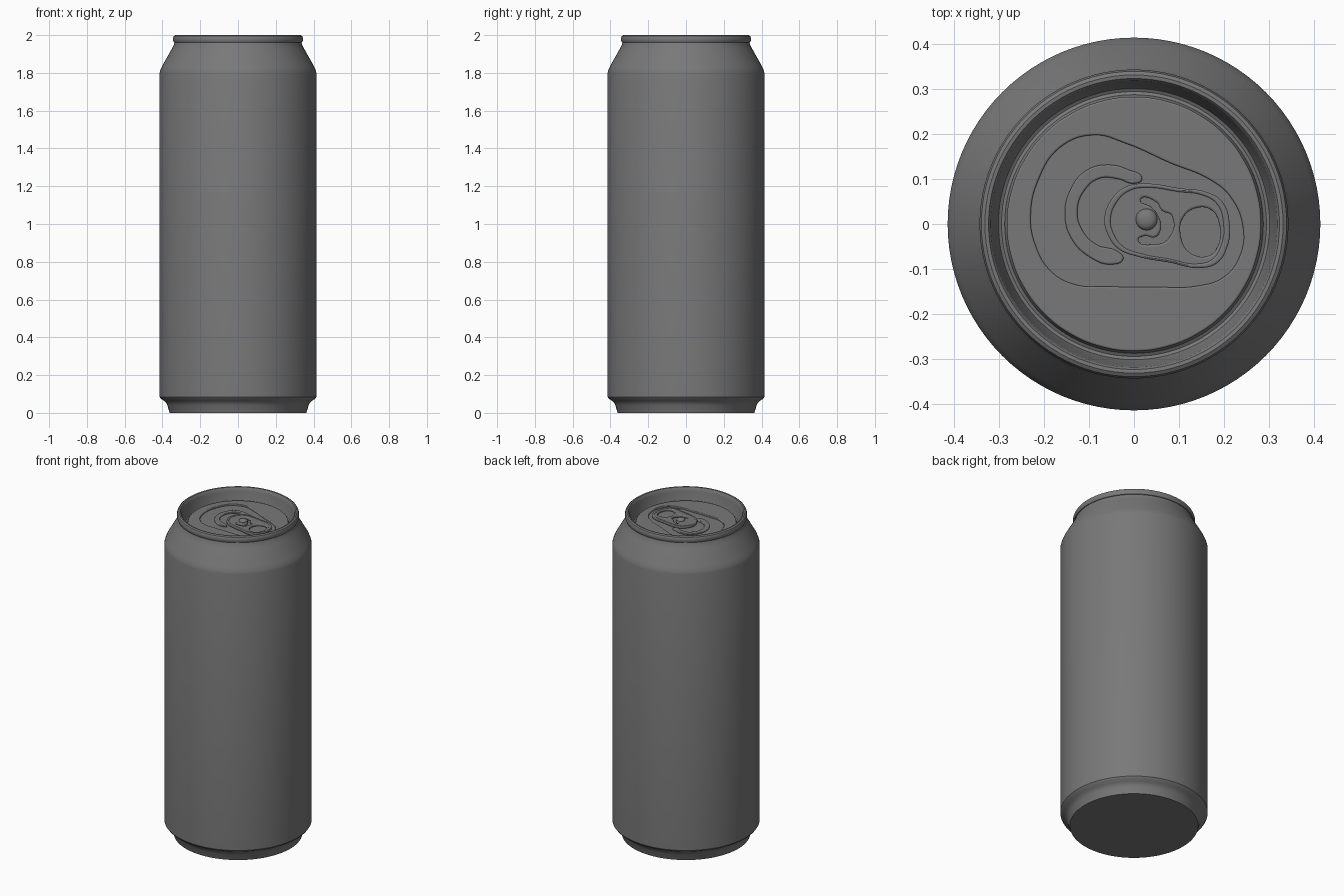
import bpy, bmesh, math
from mathutils import Matrix, Vector

cube = bpy.data.objects.get("Cube")
if cube:
    bpy.data.objects.remove(cube, do_unlink=True)

# One plain grey metal
grey = bpy.data.materials.new("grey metal")
grey.use_nodes = True
COLOUR = (0.19, 0.19, 0.19, 1)
grey.diffuse_color = COLOUR
grey.node_tree.nodes["Principled BSDF"].inputs["Base Color"].default_value = COLOUR


def finish(name, mesh, angle=35):
    """Wrap a mesh in an object, smooth it and colour it."""
    mesh.materials.clear()
    mesh.materials.append(grey)
    mesh.shade_smooth()
    mesh.set_sharp_from_angle(angle=math.radians(angle))
    ob = bpy.data.objects.new(name, mesh)
    bpy.context.collection.objects.link(ob)
    return ob


def lathe(name, profile, centre=(0, 0), segments=96, angle=35):
    """Spin an (r, z) profile around the vertical axis."""
    bm = bmesh.new()
    verts = [bm.verts.new((r, 0, z)) for r, z in profile]
    edges = [bm.edges.new(pair) for pair in zip(verts, verts[1:])]
    bmesh.ops.spin(bm, geom=verts + edges, cent=(0, 0, 0), axis=(0, 0, 1),
                   angle=math.tau, steps=segments)
    bmesh.ops.remove_doubles(bm, verts=bm.verts, dist=1e-5)
    bmesh.ops.dissolve_degenerate(bm, edges=bm.edges, dist=1e-6)
    bmesh.ops.recalc_face_normals(bm, faces=bm.faces)
    bm.transform(Matrix.Translation((centre[0], centre[1], 0)))
    mesh = bpy.data.meshes.new(name)
    bm.to_mesh(mesh)
    bm.free()
    return finish(name, mesh, angle)


def plate(name, outlines, bottom, top, bevel):
    """Flat plate with soft edges; outlines after the first become holes."""
    cu = bpy.data.curves.new(name, "CURVE")
    cu.dimensions = "2D"
    cu.fill_mode = "BOTH"
    cu.resolution_u = 8
    for pts in outlines:
        sp = cu.splines.new("BEZIER")
        sp.bezier_points.add(len(pts) - 1)
        sp.use_cyclic_u = True
        for bp, (x, y) in zip(sp.bezier_points, pts):
            bp.co = (x, y, 0)
            bp.handle_left_type = bp.handle_right_type = "AUTO"
    cu.extrude = (top - bottom) / 2 - bevel
    cu.bevel_depth = bevel
    cu.bevel_resolution = 2
    cu.offset = -bevel
    helper = bpy.data.objects.new(name + "_outline", cu)
    bpy.context.collection.objects.link(helper)
    bpy.context.view_layer.update()
    dg = bpy.context.evaluated_depsgraph_get()
    mesh = bpy.data.meshes.new_from_object(helper.evaluated_get(dg))
    bpy.data.objects.remove(helper, do_unlink=True)
    bpy.data.curves.remove(cu)
    mesh.transform(Matrix.Translation((0, 0, (top + bottom) / 2)))
    return finish(name, mesh)


def ring(r, n=24):
    return [(r * math.cos(math.tau * i / n), r * math.sin(math.tau * i / n))
            for i in range(n)]


# Base, straight wall, tapered neck
lathe("can_body", [
    (0, 0), (0.362, 0), (0.374, 0.04), (0.380, 0.052), (0.392, 0.064),
    (0.408, 0.074), (0.415, 0.084), (0.415, 1.8), (0.411, 1.815),
    (0.402, 1.836), (0.350, 1.928), (0.338, 1.952), (0.335, 1.968)], angle=25)

# Rolled rim, countersunk groove and floor of the lid
Z_FLOOR, Z_LID = 1.925, 1.935
lathe("rim_and_lid", [
    (0.332, 1.960), (0.340, 1.962), (0.344, 1.970), (0.344, 1.985),
    (0.340, 1.995), (0.332, 2.0), (0.324, 1.999), (0.319, 1.992),
    (0.316, 1.975), (0.306, 1.920), (0.302, 1.908), (0.295, 1.904),
    (0.288, 1.908), (0.285, 1.918), (0.282, Z_FLOOR), (0, Z_FLOOR)])

# Raised lid panel around a teardrop-shaped recess
recess = [(-0.23, 0.02), (-0.212, 0.1), (-0.165, 0.17), (-0.09, 0.198),
          (-0.02, 0.18), (0.08, 0.136), (0.17, 0.098), (0.215, 0.06),
          (0.243, -0.01), (0.236, -0.07), (0.2, -0.118), (0.14, -0.138),
          (0.04, -0.14), (-0.06, -0.139), (-0.13, -0.135), (-0.185, -0.105),
          (-0.22, -0.045)]
plate("lid_panel", [ring(0.283), recess], Z_FLOOR - 0.004, Z_LID, 0.004)

# Crescent bead on the mouth
crescent = [(0.018, 0.1), (-0.015, 0.122), (-0.06, 0.132), (-0.105, 0.12),
            (-0.14, 0.08), (-0.154, 0.02), (-0.138, -0.035), (-0.1, -0.073),
            (-0.05, -0.09), (-0.024, -0.078), (-0.035, -0.062),
            (-0.085, -0.045), (-0.116, -0.012), (-0.126, 0.03),
            (-0.11, 0.075), (-0.075, 0.102), (-0.035, 0.1), (0.0, 0.09)]
plate("mouth_bead", [crescent], Z_FLOOR - 0.002, Z_FLOOR + 0.008, 0.004)

# Pull tab with finger hole and a slot around the rivet
tab = [(-0.066, 0.012), (-0.05, 0.055), (-0.018, 0.083), (0.025, 0.09),
       (0.1, 0.08), (0.165, 0.07), (0.198, 0.048), (0.213, 0.0),
       (0.208, -0.05), (0.185, -0.087), (0.145, -0.098), (0.08, -0.086),
       (0.01, -0.073), (-0.035, -0.055), (-0.06, -0.02)]
hole = [(0.104, -0.025), (0.11, 0.015), (0.14, 0.036), (0.172, 0.031),
        (0.19, 0.0), (0.188, -0.045), (0.168, -0.07), (0.125, -0.064)]
slot = [(0.015, 0.054), (0.05, 0.048), (0.062, 0.03), (0.084, 0.018),
        (0.077, -0.032), (0.04, -0.046), (0.01, -0.036), (0.022, -0.027),
        (0.048, -0.029), (0.06, -0.008), (0.054, 0.018), (0.038, 0.038)]
plate("pull_tab", [tab, hole, slot], Z_FLOOR + 0.002, Z_FLOOR + 0.018, 0.005)

# Rolled edge of the tab, a bead set just inside its outline
mid = sum((Vector(p) for p in tab), Vector((0, 0))) / len(tab)
inner = [tuple(mid + (Vector(p) - mid) * 0.9) for p in tab]
plate("tab_edge", [tab, inner], Z_FLOOR + 0.004, Z_FLOOR + 0.021, 0.004)

# Domed rivet
lathe("rivet", [(0.024, Z_FLOOR), (0.024, Z_FLOOR + 0.02),
                (0.021, Z_FLOOR + 0.026), (0.013, Z_FLOOR + 0.030),
                (0, Z_FLOOR + 0.031)], centre=(0.028, 0.01), segments=32,
      angle=50)
